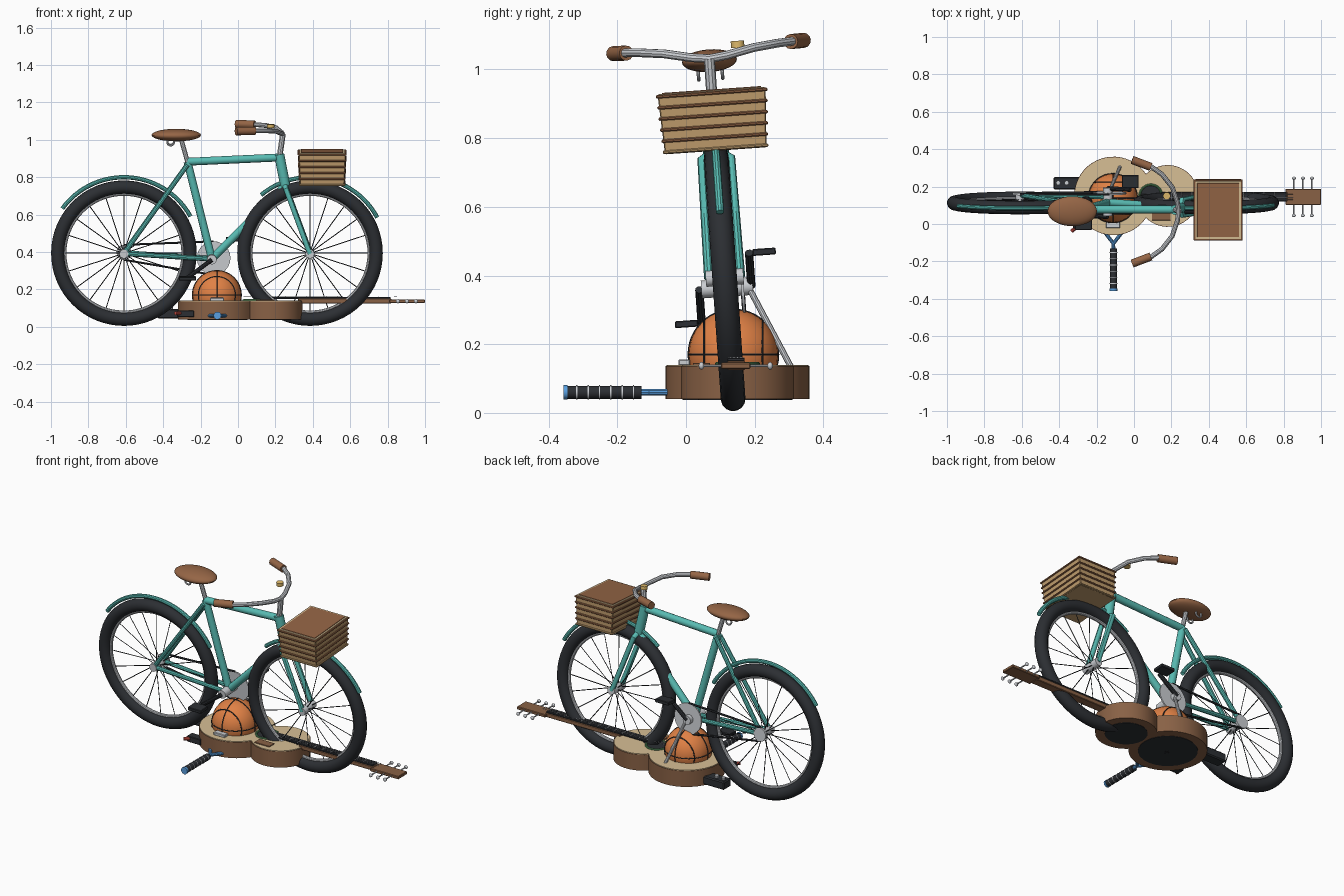
import bpy, bmesh, math
from mathutils import Matrix, Vector

if "Cube" in bpy.data.objects:
    bpy.data.objects.remove(bpy.data.objects["Cube"])

COLORS = dict(teal=(.1, .5, .45), black=(.025, .028, .033), silver=(.6, .62, .65), leather=(.3, .13, .06),
              wood=(.25, .12, .06), tan=(.68, .52, .3), wicker=(.52, .33, .15), ball=(.75, .22, .06),
              blue=(.1, .35, .75), red=(.6, .08, .06), gold=(.75, .5, .15), green=(.1, .3, .12))
MATS = {}
for k, c in COLORS.items():
    MATS[k] = bpy.data.materials.new(k)
    MATS[k].diffuse_color = (*c, 1)

LEAN = Matrix.Translation((0, .14, 0)) @ Matrix.Rotation(math.radians(4), 4, 'X')
frame = LEAN


def add(name, mesh, mat):
    ob = bpy.data.objects.new(name, mesh)
    bpy.context.collection.objects.link(ob)
    mesh.materials.clear()
    mesh.materials.append(MATS[mat])
    mesh.shade_smooth()
    mesh.set_sharp_from_angle(angle=math.radians(35))
    ob.matrix_world = frame
    return ob


def tube(name, paths, r, mat, closed=False, res=3):
    """One or more round tubes along point paths."""
    cu = bpy.data.curves.new(name, 'CURVE')
    cu.dimensions = '3D'
    cu.bevel_depth, cu.bevel_resolution, cu.use_fill_caps = r, res, True
    for pts in paths:
        s = cu.splines.new('POLY')
        s.points.add(len(pts) - 1)
        for p, q in zip(s.points, pts):
            p.co = (*q, 1)
        s.use_cyclic_u = closed
    tmp = bpy.data.objects.new(name + "_path", cu)
    mesh = bpy.data.meshes.new_from_object(tmp)
    bpy.data.objects.remove(tmp)
    return add(name, mesh, mat)


def box(name, c, size, mat, taper=1, bevel=.003):
    bm = bmesh.new()
    bmesh.ops.create_cube(bm, size=1)
    for v in bm.verts:
        k = taper if v.co.z < 0 else 1
        v.co = Vector((v.co.x * size[0] * k, v.co.y * size[1] * k, v.co.z * size[2])) + Vector(c)
    bmesh.ops.bevel(bm, geom=bm.edges[:], offset=bevel, segments=1, affect='EDGES')
    me = bpy.data.meshes.new(name)
    bm.to_mesh(me)
    return add(name, me, mat)


def ellipsoid(name, c, radii, mat):
    bm = bmesh.new()
    bmesh.ops.create_uvsphere(bm, u_segments=32, v_segments=16, radius=1)
    bm.transform(Matrix.Translation(c) @ Matrix.Diagonal((*radii, 1)))
    me = bpy.data.meshes.new(name)
    bm.to_mesh(me)
    return add(name, me, mat)


def prism(name, outline, z0, z1, mat):
    bm = bmesh.new()
    f = bm.faces.new([bm.verts.new((x, y, z0)) for x, y in outline])
    ext = bmesh.ops.extrude_face_region(bm, geom=[f])['geom']
    bmesh.ops.translate(bm, verts=[v for v in ext if isinstance(v, bmesh.types.BMVert)], vec=(0, 0, z1 - z0))
    bmesh.ops.recalc_face_normals(bm, faces=bm.faces[:])
    me = bpy.data.meshes.new(name)
    bm.to_mesh(me)
    return add(name, me, mat)


def arc(cx, cz, r, a0=0, a1=360, n=64, y=0):
    """Arc in the vertical xz plane."""
    last = n if a1 - a0 >= 360 else n - 1
    return [(cx + r * math.cos(t), y, cz + r * math.sin(t))
            for t in (math.radians(a0 + (a1 - a0) * i / last) for i in range(n))]


# ---- bicycle, leaning slightly
for side, cx, f0, f1 in (("rear", -.61, 29, 144), ("front", .385, 28, 130)):
    tube(side + "_tyre", [arc(cx, .395, .354)], .036, 'black', True, 5)
    tube(side + "_rim", [arc(cx, .395, .317)], .010, 'silver', True)
    tube(side + "_spokes", [[(cx, .02 * (-1) ** i, .395), p]
                            for i, p in enumerate(arc(cx, .395, .315, n=20))], .0025, 'black', res=0)
    tube(side + "_hub", [[(cx, -.055, .395), (cx, .055, .395)]], .024, 'silver', res=5)
    tube(side + "_fender", [arc(cx, .395, .407, f0, f1, 32)], .012, 'teal')

BB, SEAT = (-.14, 0, .365), (-.27, 0, .885)
tube("main_frame", [[SEAT, BB], [SEAT, (.225, 0, .908)], [(.25, 0, .755), BB]], .021, 'teal', res=4)
tube("head_tube", [[(.22, 0, .925), (.255, 0, .745)]], .027, 'teal', res=4)
stays, blades = [], []
for s in (-1, 1):
    stays += [[(-.14, s * .03, .365), (-.61, s * .042, .395)], [(-.27, s * .02, .87), (-.61, s * .042, .395)]]
    blades.append([(.25, 0, .765), (.258, s * .042, .74), (.385, s * .045, .395)])
tube("rear_stays", stays, .013, 'teal')
tube("fork", blades, .015, 'teal')
tube("bottom_bracket", [[(-.14, -.07, .365), (-.14, .08, .365)]], .026, 'silver', res=4)

# saddle
tube("seat_post", [[SEAT, (-.305, 0, 1.01)]], .013, 'silver')
ellipsoid("saddle", (-.33, 0, 1.028), (.132, .08, .033), 'leather')
tube("saddle_springs", [arc(-.36, .992, .018, n=20, y=y) for y in (-.035, .035)], .005, 'silver', True)

# handlebar
tube("stem", [[(.222, 0, .91), (.24, 0, 1.035)]], .016, 'silver')
half = [(.08, .25, 1.068), (.15, .2, 1.065), (.205, .13, 1.057), (.232, .05, 1.04)]
tube("handlebar", [half + [(.238, 0, 1.034)] + [(x, -y, z) for x, y, z in half[::-1]]], .013, 'silver')
tube("grips", [[(.09, s * .24, 1.067), (-.01, s * .278, 1.068)] for s in (-1, 1)], .022, 'leather', res=4)
tube("bell", [[(.175, .085, 1.06), (.175, .085, 1.08)]], .02, 'gold', res=5)

# drivetrain
tube("chainring", [[(-.13, .046, .365), (-.13, .054, .365)]], .09, 'silver', res=10)
tube("rear_cog", [[(-.61, .044, .395), (-.61, .056, .395)]], .04, 'silver', res=6)
tube("chain", [[(-.13, .05, .455), (-.61, .05, .436)], [(-.15, .05, .278), (-.61, .05, .356)]], .006, 'black', res=1)
for n, s, px, pz in (("right", 1, -.02, .462), ("left", -1, -.27, .268)):
    tube(n + "_crank", [[(-.14, s * .076, .365), (px, s * .076, pz)]], .012, 'black')
    box(n + "_pedal", (px, s * .12, pz), (.09, .068, .02), 'black')

# basket with raised slats
box("basket", (.45, 0, .85), (.25, .315, .17), 'wicker', .94)
for i in range(6):
    k = .945 + .055 * i / 5
    box(f"basket_slat_{i}", (.45, 0, .771 + .0325 * i), (.262 * k, .326 * k, .01), 'leather' if i else 'wicker')
box("basket_rim", (.45, 0, .938), (.245, .31, .006), 'tan', bevel=.001)
box("basket_lid", (.45, 0, .94), (.225, .29, .008), 'leather', bevel=.001)

# ---- pile on the ground
frame = Matrix.Identity(4)
tube("kickstand", [[(-.13, .18, .37), (-.075, .305, .135)]], .009, 'silver')

# guitar: outline is two overlapping bouts
CY = .15


def bouts(inset=0):
    pts = []
    for cx, r, a0, a1 in ((-.11, .21, 34, 326), (.18, .165, -134.6, 134.6)):
        for i in range(40):
            t = math.radians(a0 + (a1 - a0) * i / 39)
            pts.append((cx + (r - inset) * math.cos(t), CY + (r - inset) * math.sin(t)))
    return [p for i, p in enumerate(pts) if (Vector(p) - Vector(pts[i - 1])).length > .002]


prism("guitar_body", bouts(), .04, .136, 'wood')
prism("guitar_top", bouts(.003), .136, .14, 'tan')
for n, cx, r in (("lower", -.11, .16), ("upper", .18, .115)):
    tube(n + "_back_panel", [[(cx, CY, .038), (cx, CY, .042)]], r, 'black', res=10)
tube("sound_hole", [[(.09, CY, .138), (.09, CY, .142)]], .055, 'black', res=8)
tube("rosette", [[(.09 + .06 * math.cos(i * math.pi / 16), CY + .06 * math.sin(i * math.pi / 16), .142)
                  for i in range(32)]], .006, 'green', True)
box("pickguard", (.145, .045, .142), (.1, .05, .006), 'wood', bevel=.001)
box("guitar_neck", (.57, .146, .138), (.5, .052, .026), 'wood')
box("fingerboard", (.48, .146, .155), (.67, .05, .01), 'black', bevel=.002)
tube("frets", [[(.2 + .055 * i, .122, .16), (.2 + .055 * i, .17, .16)] for i in range(11)], .002, 'silver', res=0)
tube("strings", [[(.03, .13 + .01 * i, .164), (.85, .13 + .01 * i, .162)] for i in range(4)], .001, 'silver', res=0)
box("headstock", (.905, .145, .137), (.19, .085, .018), 'wood')
for i, x in enumerate((.855, .903, .951)):
    tube(f"tuner_shaft_{i}", [[(x, .045, .137), (x, .245, .137)]], .004, 'silver')
    for y in (.045, .245):
        ellipsoid(f"tuner_knob_{i}", (x, y, .137), (.011, .008, .011), 'silver')

# basketball with seams
BC, R = (-.113, .138, .17), .131
ellipsoid("basketball", BC, (R, R, R), 'ball')


def seam(u, v, off=(0, 0, 0), r=R):
    u, v, o = Vector(u), Vector(v), Vector(BC) + Vector(off)
    return [o + r * (math.cos(i * math.pi / 24) * u + math.sin(i * math.pi / 24) * v) for i in range(48)]


X, Y, Z = (1, 0, 0), (0, 1, 0), (0, 0, 1)
tube("ball_seams", [seam(X, Y), seam(X, Z), seam(Y, Z)] +
     [seam(X, Z, (0, s * .085, 0), math.sqrt(R * R - .085 ** 2)) for s in (-1, 1)], .003, 'black', True, 1)

# racket: grip, forked shaft, head under the guitar
tube("racket_grip", [[(-.11, -.35, .06), (-.11, -.13, .06)]], .019, 'black', res=4)
tube("grip_wraps", [[(-.11, y, .06), (-.11, y + .004, .06)] for y in
                    (-.32 + .033 * i for i in range(6))], .0205, 'silver', res=4)
tube("racket_cap", [[(-.11, -.357, .06), (-.11, -.345, .06)]], .021, 'blue', res=4)
tube("racket_throat", [[(-.11, -.135, .06), (-.11, -.105, .06), (-.11 + s * .045, -.045, .06)]
                       for s in (-1, 1)], .010, 'blue')
tube("racket_head", [[(-.11 + .11 * math.cos(i * math.pi / 24), .1 + .15 * math.sin(i * math.pi / 24), .06)
                      for i in range(48)]], .010, 'blue', True)

# small items
box("dark_case", (-.32, .218, .07), (.22, .068, .05), 'black', bevel=.006)
tube("case_knobs", [[(x, .22, .09), (x, .22, .108)] for x in (-.405, -.36)], .012, 'silver')
box("silver_box", (-.112, -.005, .147), (.075, .034, .018), 'silver')
box("tool_block", (-.28, .0, .07), (.09, .05, .035), 'black')
tube("red_handle", [[(-.335, -.04, .073), (-.25, .03, .073)]], .010, 'red')

for m in bpy.data.materials:
    if m.users and not m.is_grease_pencil:
        m.use_nodes = True
        m.node_tree.nodes["Principled BSDF"].inputs["Base Color"].default_value = m.diffuse_color
